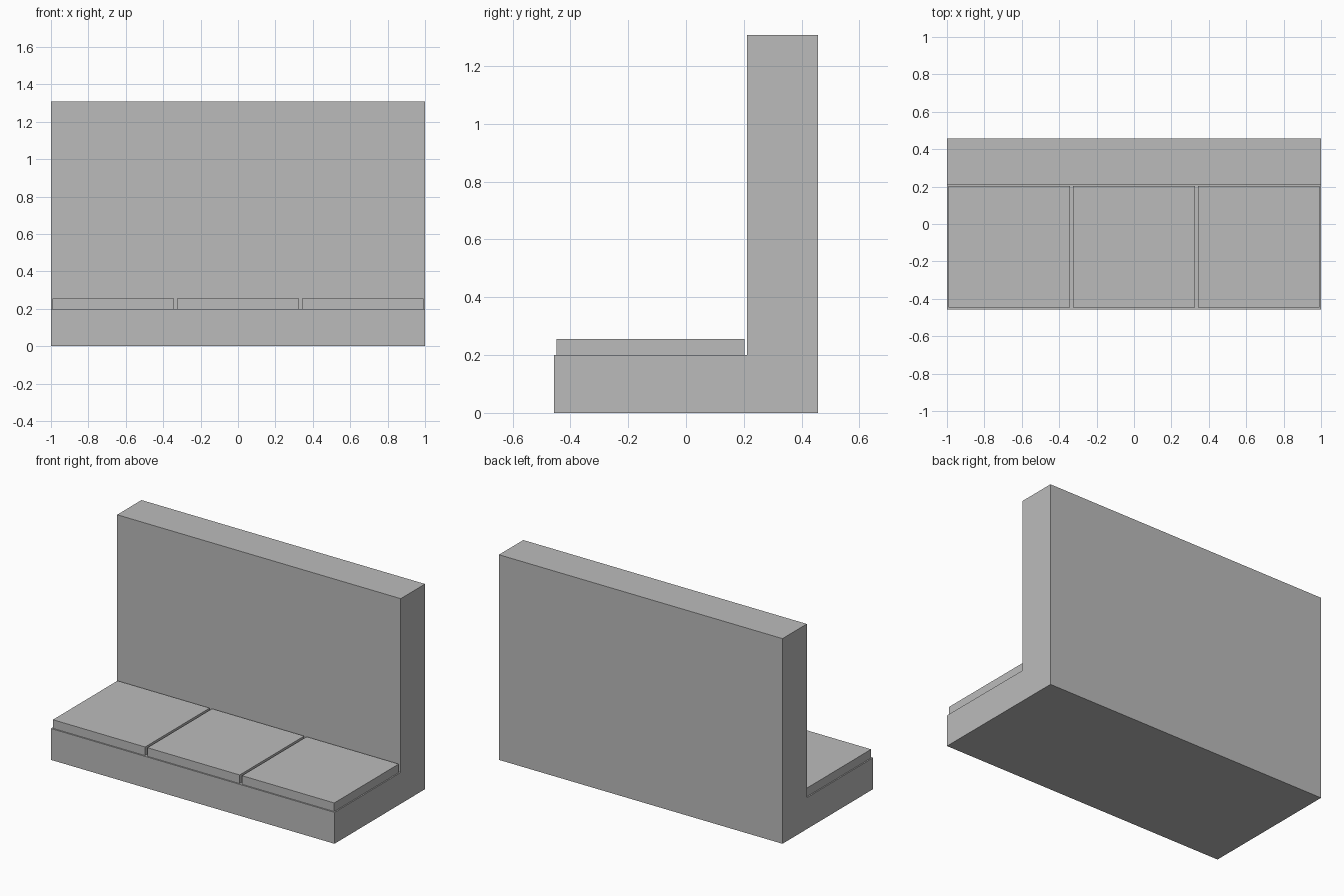
import bpy
import bmesh

default = bpy.data.objects.get("Cube")
if default:
    bpy.data.objects.remove(default, do_unlink=True)

grey = bpy.data.materials.new("plain_grey")
grey.use_nodes = True
colour = (0.5, 0.5, 0.5, 1)
grey.diffuse_color = colour
grey.node_tree.nodes["Principled BSDF"].inputs["Base Color"].default_value = colour


def extrude_profile(name, profile, x0, x1):
    """Extrude a closed (y, z) outline along x."""
    bm = bmesh.new()
    face = bm.faces.new([bm.verts.new((x0, y, z)) for y, z in profile])
    result = bmesh.ops.extrude_face_region(bm, geom=[face])
    moved = [v for v in result["geom"] if isinstance(v, bmesh.types.BMVert)]
    bmesh.ops.translate(bm, verts=moved, vec=(x1 - x0, 0, 0))
    bmesh.ops.recalc_face_normals(bm, faces=bm.faces)
    mesh = bpy.data.meshes.new(name)
    bm.to_mesh(mesh)
    bm.free()
    mesh.materials.append(grey)
    obj = bpy.data.objects.new(name, mesh)
    bpy.context.collection.objects.link(obj)
    return obj


FRONT, BACK, BACKREST = -0.456, 0.456, 0.211
SEAT, TOP = 0.2, 1.308

# L-shaped bench body: low base and tall backrest in one piece
extrude_profile("bench_body", [
    (FRONT, 0), (BACK, 0), (BACK, TOP),
    (BACKREST, TOP), (BACKREST, SEAT), (FRONT, SEAT),
], -1, 1)

# Three square seat cushions with narrow gaps
SIZE, PITCH, THICK = 0.65, 0.667, 0.055
y0 = (FRONT + BACKREST - SIZE) / 2
for i, side in enumerate(("right", "middle", "left")):
    x = (i - 1) * PITCH
    extrude_profile("seat_cushion_" + side, [
        (y0, SEAT), (y0 + SIZE, SEAT),
        (y0 + SIZE, SEAT + THICK), (y0, SEAT + THICK),
    ], x - SIZE / 2, x + SIZE / 2)
